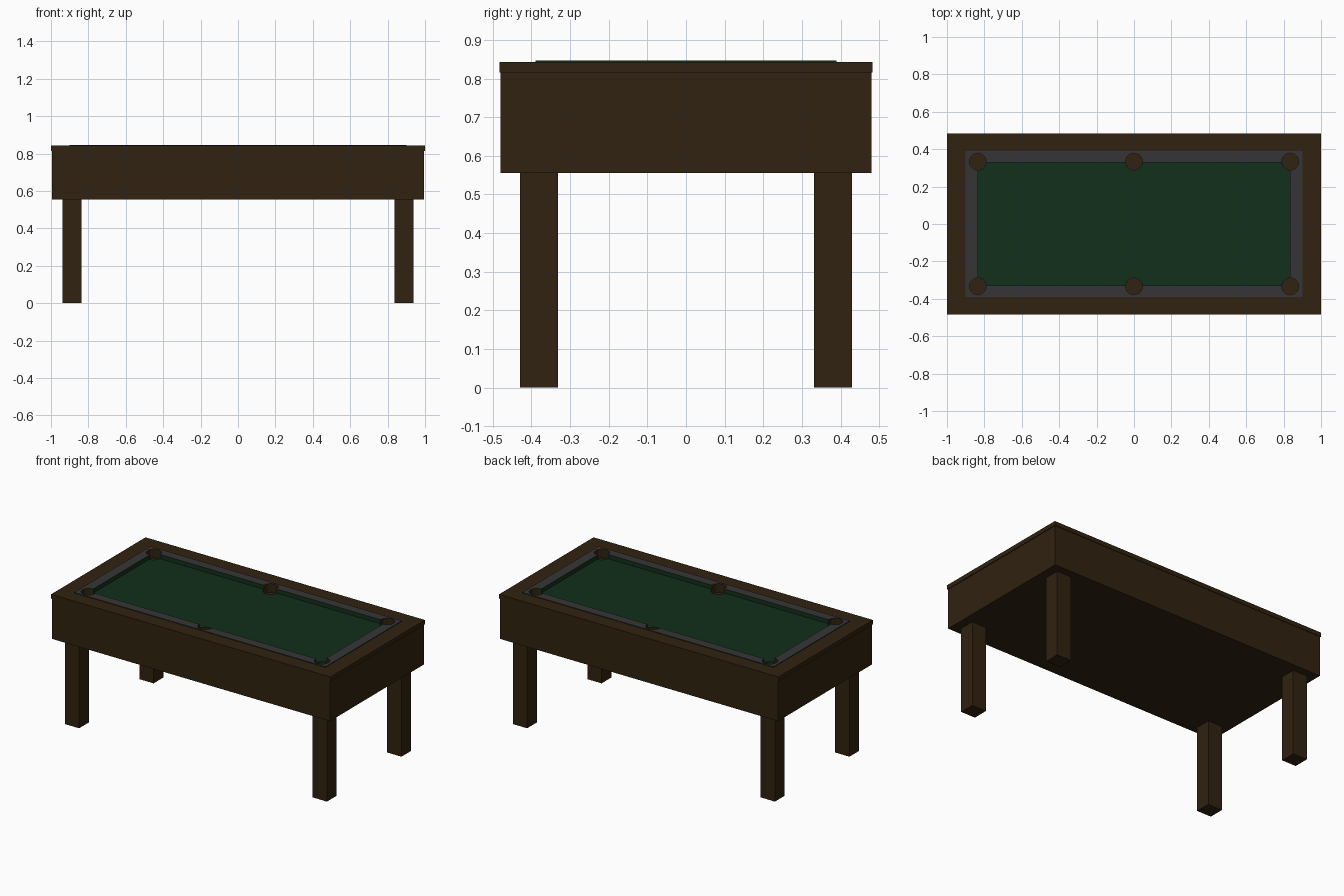
import bpy, bmesh
from math import pi

if "Cube" in bpy.data.objects:
    bpy.data.objects.remove(bpy.data.objects["Cube"])


def material(name, rgb):
    m = bpy.data.materials.new(name)
    m.diffuse_color = (*rgb, 1)
    m.use_nodes = True
    m.node_tree.nodes["Principled BSDF"].inputs["Base Color"].default_value = m.diffuse_color
    return m


wood = material("dark_wood", (0.030, 0.016, 0.005))
felt = material("green_felt", (0.006, 0.029, 0.011))
grey = material("grey_trim", (0.036, 0.036, 0.038))


def finish(name, bm, *mats):
    bmesh.ops.recalc_face_normals(bm, faces=bm.faces)
    me = bpy.data.meshes.new(name)
    bm.to_mesh(me)
    bm.free()
    for m in mats:
        me.materials.append(m)
    ob = bpy.data.objects.new(name, me)
    bpy.context.collection.objects.link(ob)
    return ob


def box(name, x0, x1, y0, y1, z0, z1, mat):
    bm = bmesh.new()
    bmesh.ops.create_cube(bm, size=1)
    for v in bm.verts:
        v.co = (x1 if v.co.x > 0 else x0, y1 if v.co.y > 0 else y0, z1 if v.co.z > 0 else z0)
    return finish(name, bm, mat)


def frame(name, ox, oy, ix, iy, z0, z1, *mats):
    # rectangular ring; an optional second material covers the top
    bm = bmesh.new()
    corners = [(-1, -1), (1, -1), (1, 1), (-1, 1)]
    rings = [[bm.verts.new((sx * x, sy * y, z)) for sx, sy in corners]
             for x, y, z in ((ox, oy, z0), (ox, oy, z1), (ix, iy, z1), (ix, iy, z0))]
    for r in range(4):
        a, b = rings[r], rings[(r + 1) % 4]
        for i in range(4):
            j = (i + 1) % 4
            f = bm.faces.new((a[i], a[j], b[j], b[i]))
            if r == 1:
                f.material_index = len(mats) - 1
    return finish(name, bm, *mats)


# cabinet, playing bed, cushions and top rail
cabinet = box("cabinet", -0.995, 0.995, -0.48, 0.48, 0.555, 0.815, wood)
bed = box("playing_bed", -0.9, 0.9, -0.39, 0.39, 0.815, 0.82, felt)
cushion = frame("cushions", 0.9, 0.39, 0.835, 0.33, 0.82, 0.847, felt, grey)
frame("top_rail", 1.0, 0.483, 0.9, 0.39, 0.815, 0.843, wood)

# legs
for sx, nx in ((-1, "left"), (1, "right")):
    for sy, ny in ((-1, "front"), (1, "back")):
        xs = sorted((sx * 0.836, sx * 0.938))
        ys = sorted((sy * 0.331, sy * 0.43))
        box(f"{ny}_{nx}_leg", *xs, *ys, 0, 0.555, wood)

# six pockets cut through cushions and bed into the cabinet
bm = bmesh.new()
for x in (-0.835, 0, 0.835):
    for y in (-0.333, 0.333):
        new = bmesh.ops.create_cone(bm, cap_ends=True, segments=12, radius1=0.046,
                                    radius2=0.046, depth=0.11)["verts"]
        bmesh.ops.translate(bm, verts=new, vec=(x, y, 0.79 + 0.055))
cutter = finish("pocket_cutter", bm, wood)
cutter.hide_render = True
cutter.display_type = 'WIRE'
for ob in (cabinet, bed, cushion):
    mod = ob.modifiers.new("pockets", 'BOOLEAN')
    mod.operation = 'DIFFERENCE'
    mod.solver = 'EXACT'
    mod.material_mode = 'TRANSFER'
    mod.object = cutter
